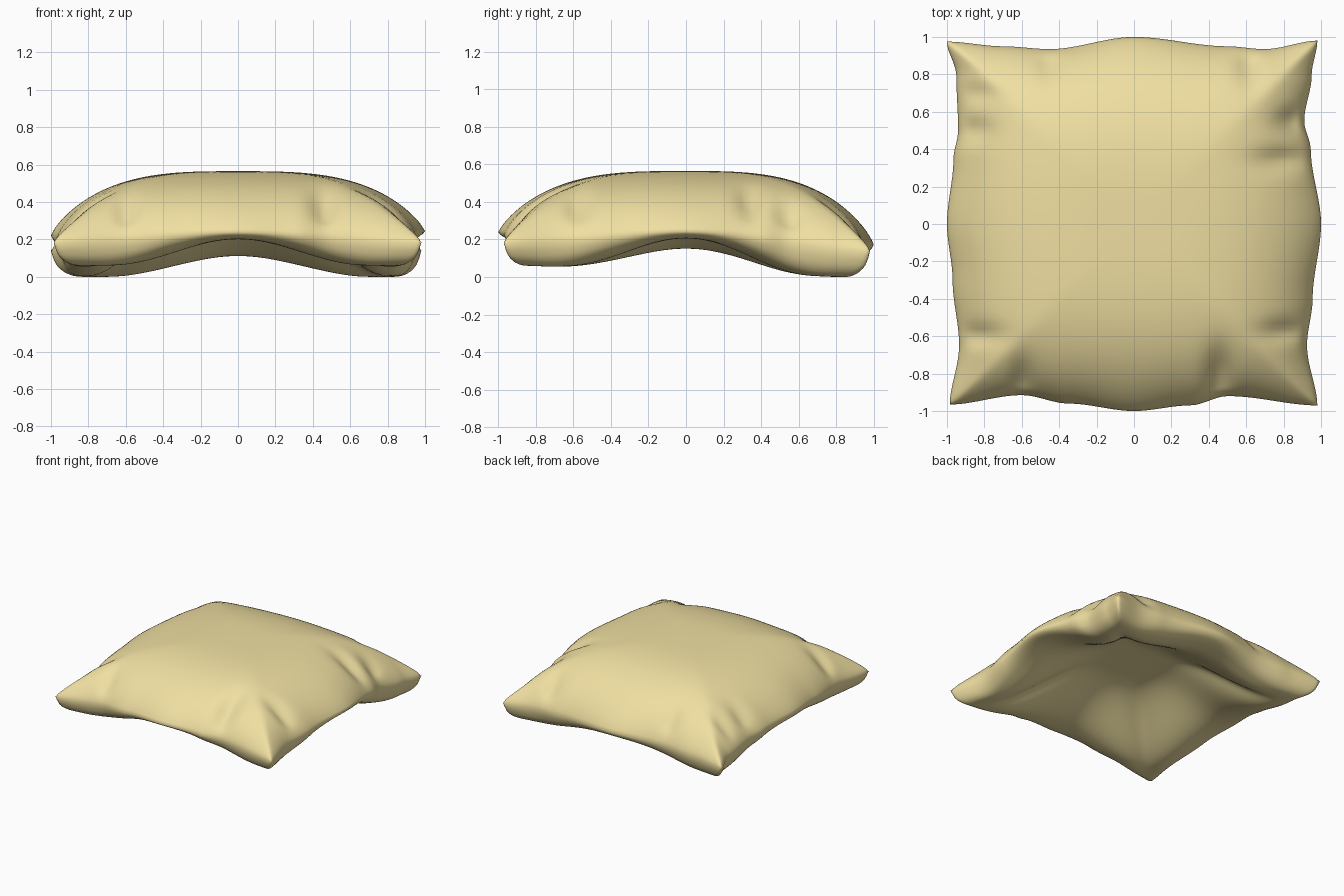
import bpy, bmesh, math

if "Cube" in bpy.data.objects:
    bpy.data.objects.remove(bpy.data.objects["Cube"])

N = 72

def lerp_table(table, t):
    """Smoothly interpolate a short (position, value) table."""
    for (a, va), (b, vb) in zip(table, table[1:]):
        if t <= b:
            return va + (vb - va) * smooth((t - a) / (b - a))
    return table[-1][1]

def smooth(s):
    s = max(0.0, min(1.0, s))
    return s * s * (3 - 2 * s)

# Outline of each side seen from above: pinched folds, pointed corners
LEFT = [(-1, .985), (-.65, .935), (-.3, .97), (0, 1), (.35, .965), (.5, .94), (.8, .95), (1, 1)]
RIGHT = [(-1, .98), (-.65, .925), (-.4, .955), (0, 1), (.4, .945), (.55, .91), (.8, .95), (1, .98)]
FRONT = [(-1, .965), (-.6, .915), (-.35, .96), (0, 1), (.3, .97), (.5, .92), (1, .97)]
BACK = [(-1, .975), (-.7, .95), (-.45, .935), (0, 1), (.5, .95), (.7, .935), (1, .98)]

# Fold dents: x, y, half width across x, half width across y, depth
FOLDS = [(-.6, -.86, .05, .13, .05), (.46, -.82, .06, .15, .07),
         (.82, -.58, .13, .05, .05), (.8, .34, .15, .05, .06),
         (.88, .55, .1, .06, .05), (-.85, -.6, .13, .05, .05),
         (-.88, .5, .1, .05, .04), (-.85, .7, .12, .05, .03),
         (-.45, .88, .05, .1, .04), (.62, .88, .06, .12, .05)]

def side_mix(u, v, left, right, front, back):
    """Blend four per-side values according to the direction from the centre."""
    wx, wy = u ** 4, v ** 4
    total = wx + wy + 1e-9
    return ((right if u > 0 else left) * wx + (back if v > 0 else front) * wy) / total

def plan(u, v):
    ex = lerp_table(RIGHT if u > 0 else LEFT, v)
    ey = lerp_table(BACK if v > 0 else FRONT, u)
    return u * (1 - (1 - ex) * abs(u) ** 4), v * (1 - (1 - ey) * abs(v) ** 4)

def seam_height(u, v):
    d = max(abs(u), abs(v), 1e-6)
    t = min(abs(u), abs(v)) / d
    mid = side_mix(u, v, .22, .24, .235, .17)
    corner = .165 - .022 * v / d
    return mid + (corner - mid) * smooth(t)

def top_height(u, v):
    f = lambda a: max(0.0, 1 - abs(a) ** 3.2) ** .8
    puff = .45 * f(u) * f(v) + .55 * min(f(u), f(v))
    s = seam_height(u, v)
    z = s + (.563 - s) * puff
    for x, y, a, b, depth in FOLDS:
        z -= depth * math.exp(-((u - x) / a) ** 2 - ((v - y) / b) ** 2) * min(1, puff * 3)
    return z

def bottom_height(u, v):
    d = max(abs(u), abs(v), 1e-6)
    t = min(abs(u), abs(v)) / d
    mid = side_mix(u, v, .15, .205, .2, .11)
    corner = .028 - .03 * v / d
    rim = mid + (corner - mid) * smooth(t / .85)
    if d > .87:                                   # rounded outer lip
        k = (d - .87) / .13
        return rim + (seam_height(u, v) - rim) * (1 - math.sqrt(max(0, 1 - k * k)))
    return rim + (.36 - rim) * (1 - smooth((d - .2) / .62))   # hollow underside

# Cushion: two sheets sewn along the seam
bm = bmesh.new()
steps = [math.sin(math.pi / 2 * (2 * i / N - 1)) * .6 + .4 * (2 * i / N - 1) for i in range(N + 1)]
top, bottom = {}, {}
for i, u in enumerate(steps):
    for j, v in enumerate(steps):
        x, y = plan(u, v)
        top[i, j] = bm.verts.new((x, y, top_height(u, v)))
        if i in (0, N) or j in (0, N):
            bottom[i, j] = top[i, j]
        else:
            bottom[i, j] = bm.verts.new((x, y, bottom_height(u, v)))
for i in range(N):
    for j in range(N):
        ring = [(i, j), (i + 1, j), (i + 1, j + 1), (i, j + 1)]
        for sheet, order in ((top, ring), (bottom, ring[::-1])):
            if len({sheet[k] for k in order}) == 4:
                bm.faces.new([sheet[k] for k in order])

# Soften the cloth, then rest it on the ground
for _ in range(3):
    bmesh.ops.smooth_vert(bm, verts=bm.verts, factor=.4, use_axis_x=False, use_axis_y=False, use_axis_z=True)
low = min(v.co.z for v in bm.verts)
for v in bm.verts:
    v.co.z -= low
for f in bm.faces:
    f.smooth = True

mesh = bpy.data.meshes.new("cushion")
bm.to_mesh(mesh)
bm.free()
cushion = bpy.data.objects.new("cushion", mesh)
bpy.context.collection.objects.link(cushion)

fabric = bpy.data.materials.new("pale_yellow_fabric")
fabric.diffuse_color = (.87, .74, .36, 1)
fabric.use_nodes = True
fabric.node_tree.nodes["Principled BSDF"].inputs["Base Color"].default_value = fabric.diffuse_color
mesh.materials.append(fabric)
